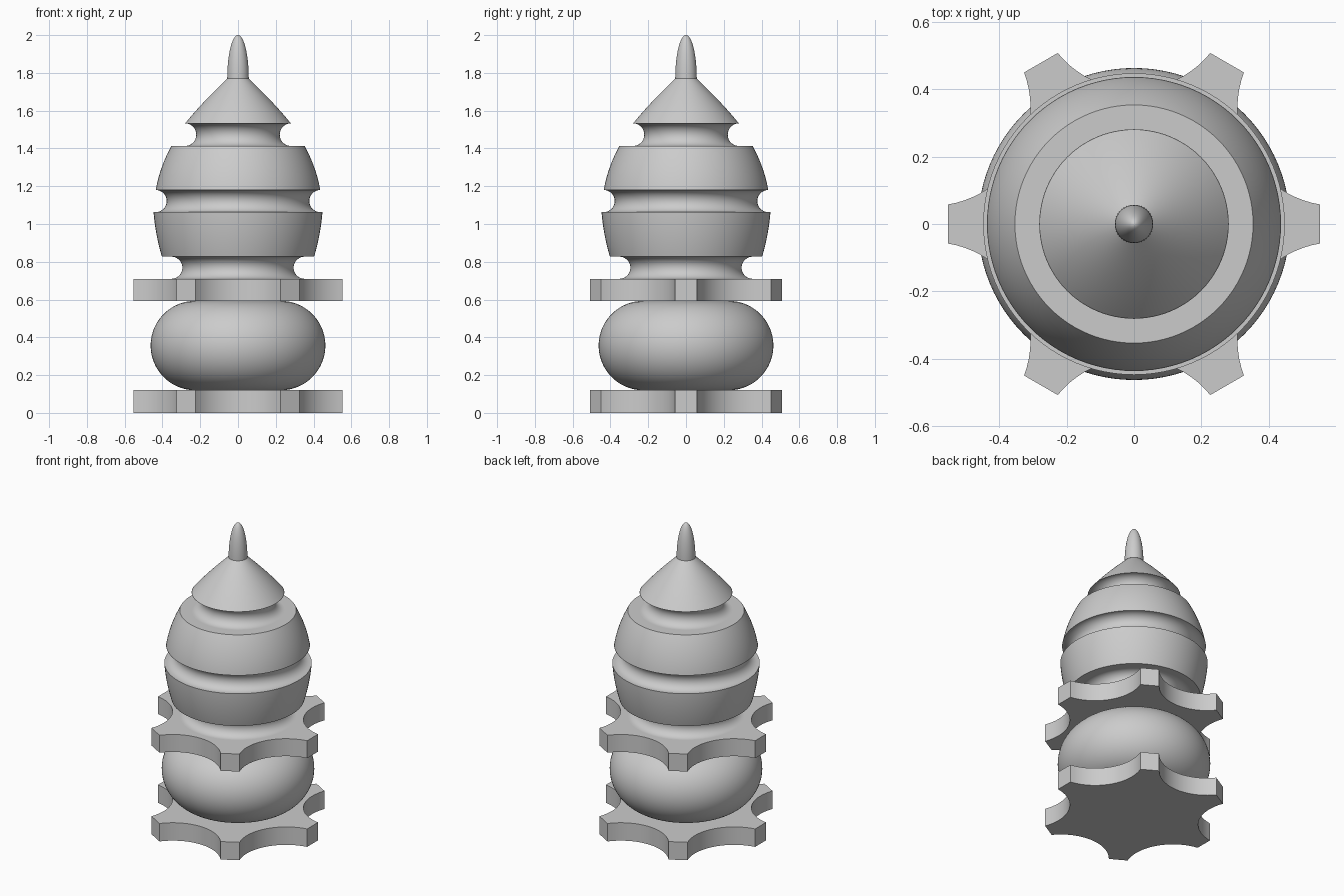
import bpy, bmesh
from math import sin, cos, pi, radians, sqrt, atan2

if "Cube" in bpy.data.objects:
    bpy.data.objects.remove(bpy.data.objects["Cube"])

stone = bpy.data.materials.new("light_grey_stone")
stone.diffuse_color = (0.6, 0.6, 0.6, 1)
stone.use_nodes = True
stone.node_tree.nodes["Principled BSDF"].inputs["Base Color"].default_value = stone.diffuse_color


def finish(name, bm):
    bmesh.ops.remove_doubles(bm, verts=bm.verts, dist=0.0002)
    bmesh.ops.recalc_face_normals(bm, faces=bm.faces)
    mesh = bpy.data.meshes.new(name)
    bm.to_mesh(mesh)
    bm.free()
    mesh.materials.append(stone)
    ob = bpy.data.objects.new(name, mesh)
    bpy.context.collection.objects.link(ob)
    bpy.ops.object.select_all(action='DESELECT')
    ob.select_set(True)
    bpy.context.view_layer.objects.active = ob
    bpy.ops.object.shade_smooth_by_angle(angle=radians(35))
    return ob


def lathe(name, profile):
    """Turn (radius, z) points round the z axis, closed by end caps."""
    pts = [(0, profile[0][1])] + profile + [(0, profile[-1][1])]
    bm = bmesh.new()
    vs = [bm.verts.new((r, 0, z)) for r, z in pts]
    es = [bm.edges.new(p) for p in zip(vs, vs[1:]) if (p[0].co - p[1].co).length > 1e-5]
    bmesh.ops.spin(bm, geom=vs + es, cent=(0, 0, 0), axis=(0, 0, 1),
                   angle=2 * pi, steps=96, use_merge=False)
    return finish(name, bm)


def bow(a, c, b, n=14):
    """Quadratic curve from a to b with control point c."""
    return [tuple((1 - t) ** 2 * p + 2 * t * (1 - t) * q + t * t * s
                  for p, q, s in zip(a, c, b)) for t in (i / n for i in range(n + 1))]


def half_round(r, z0, z1, side, n=28):
    """Half circle between z0 and z1: side 1 bulges out, -1 cuts in."""
    k, mid = (z1 - z0) / 2, (z0 + z1) / 2
    return [(r + side * k * cos(a), mid + k * sin(a))
            for a in (-pi / 2 + pi * i / n for i in range(n + 1))]


def star_plate(name, z0, z1):
    """Six square-ended arms joined by concave arcs."""
    centre = 0.69                       # distance of the scooping circles
    cu, cv = 0.507, 0.226               # arm corner relative to the scoop axis
    rad = sqrt((centre - cu) ** 2 + cv ** 2)
    half = atan2(cv, centre - cu)
    bm = bmesh.new()
    ring = []
    for k in range(6):
        th = radians(30 + 60 * k)
        for i in range(21):
            a = -half + 2 * half * i / 20
            u, v = centre - rad * cos(a), rad * sin(a)
            ring.append(bm.verts.new((u * cos(th) - v * sin(th),
                                      u * sin(th) + v * cos(th), z0)))
    face = bm.faces.new(ring)
    ext = bmesh.ops.extrude_face_region(bm, geom=[face], use_keep_orig=True)
    for g in ext["geom"]:
        if isinstance(g, bmesh.types.BMVert):
            g.co.z = z1
    return finish(name, bm)


# Base: two star plates with a rounded cushion between
star_plate("lower_star_plate", 0, 0.12)
lathe("cushion", half_round(0.226, 0.12, 0.593, 1, 40))
star_plate("upper_star_plate", 0.593, 0.71)

# Body: curved drums separated by grooved necks
lathe("lower_neck", half_round(0.353, 0.71, 0.827, -1))
lathe("lower_drum", bow((0.403, 0.827), (0.438, 0.945), (0.447, 1.063)))
lathe("middle_neck", half_round(0.436, 1.063, 1.18, -1))
lathe("upper_drum", bow((0.435, 1.18), (0.416, 1.297), (0.353, 1.413)))
lathe("upper_neck", half_round(0.281, 1.413, 1.533, -1))

# Top: cone roof and pointed finial
lathe("cone_roof", bow((0.28, 1.533), (0.182, 1.652), (0.056, 1.77)))
lathe("finial", [(0.057 * cos(a), 1.77 + 0.23 * sin(a))
                 for a in (pi / 2 * i / 20 for i in range(20))] + [(0.001, 2.0)])
